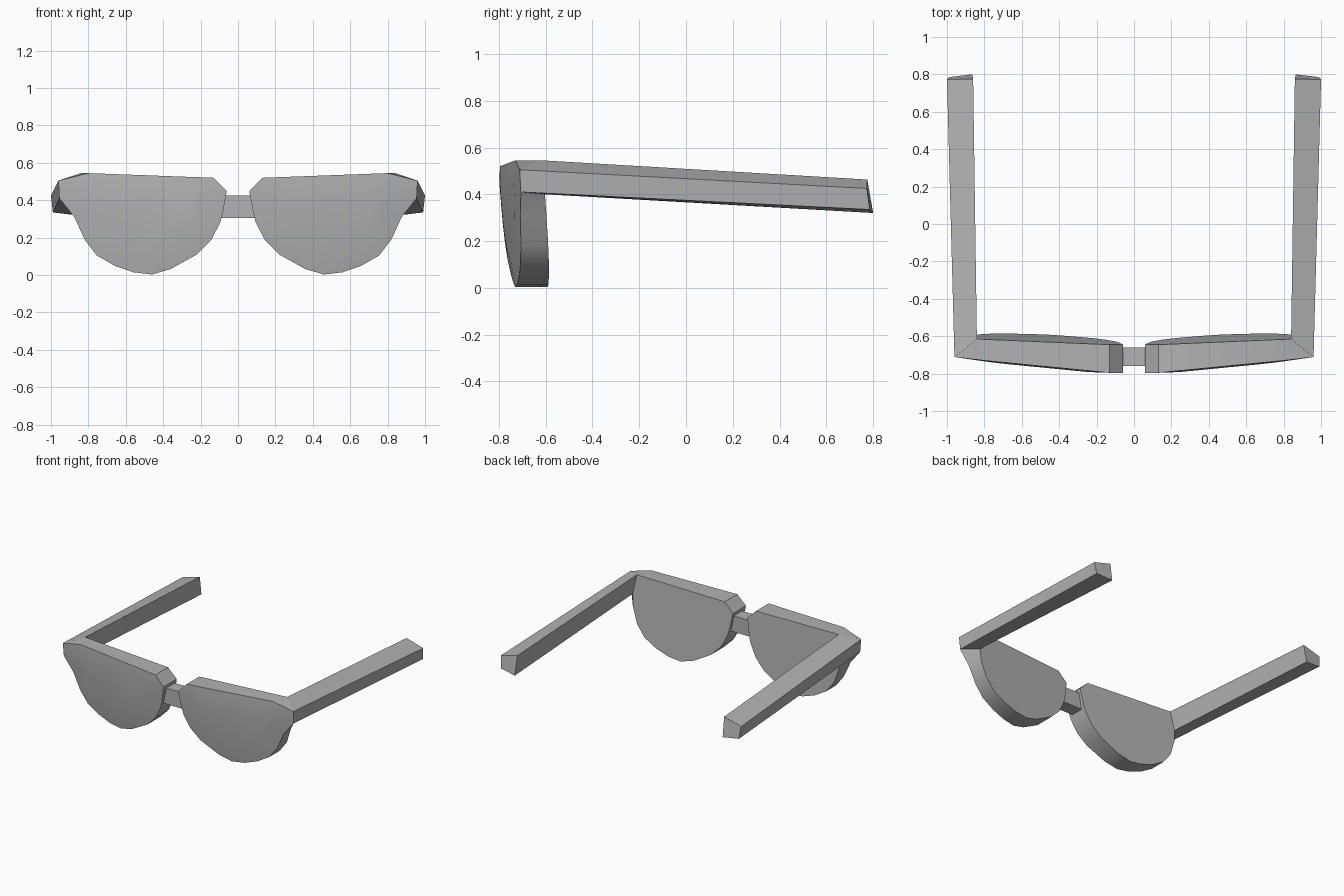
import bpy, bmesh, math

cube = bpy.data.objects.get("Cube")
if cube:
    bpy.data.objects.remove(cube)

# Single plain grey
grey = bpy.data.materials.new("plain grey")
grey.use_nodes = True
grey.diffuse_color = (0.45, 0.45, 0.45, 1)
grey.node_tree.nodes["Principled BSDF"].inputs["Base Color"].default_value = (0.45, 0.45, 0.45, 1)


def finish(name, bm, smooth, mirror=True):
    bmesh.ops.recalc_face_normals(bm, faces=bm.faces)
    mesh = bpy.data.meshes.new(name)
    bm.to_mesh(mesh)
    bm.free()
    mesh.materials.append(grey)
    ob = bpy.data.objects.new(name, mesh)
    bpy.context.collection.objects.link(ob)
    if mirror:
        ob.modifiers.new("Mirror", 'MIRROR')
    if smooth:
        bpy.ops.object.select_all(action='DESELECT')
        ob.select_set(True)
        bpy.context.view_layer.objects.active = ob
        bpy.ops.object.shade_smooth_by_angle(angle=math.radians(32))
    return ob


def bridge_loops(bm, a, b):
    n = len(a)
    for i in range(n):
        j = (i + 1) % n
        bm.faces.new((a[i], a[j], b[j], b[i]))


def front_y(x, z):
    return -0.776 + 0.1 * x - 0.062 * z


def back_y(x, z):
    return -0.612 + 0.045 * x - 0.075 * z


# Lenses: leaning front and back, with a hinge corner that meets the arm
shared = [(0.82, 0.19), (0.755, 0.105), (0.66, 0.05), (0.56, 0.015), (0.46, 0.003),
          (0.36, 0.032), (0.22, 0.11), (0.145, 0.185), (0.095, 0.28), (0.08, 0.34),
          (0.06, 0.45), (0.13, 0.52)]
front_outline = [(0.80, 0.545), (0.96, 0.505), (0.955, 0.41), (0.875, 0.31)] + shared
back_outline = [(0.78, 0.543), (0.84, 0.545), (0.865, 0.40), (0.86, 0.31)] + shared

bm = bmesh.new()
front = [bm.verts.new((x, front_y(x, z), z)) for x, z in front_outline]
back = [bm.verts.new((x, back_y(x, z), z)) for x, z in back_outline]
cx, cz = 0.46, 0.32
dome = []
for x, z in front_outline:
    x, z = cx + (x - cx) * 0.65, cz + (z - cz) * 0.65
    dome.append(bm.verts.new((x, front_y(x, z) - 0.012, z)))
bridge_loops(bm, front, back)
bridge_loops(bm, dome, front)
bm.faces.new(dome)
bm.faces.new(back)
finish("lenses", bm, True)

# Arms: tapered four-sided bars running back from the hinge corners
bm = bmesh.new()
start = [(0.96, -0.711, 0.505), (0.955, -0.706, 0.41), (0.865, -0.603, 0.40), (0.84, -0.615, 0.545)]
end = [(1.0, 0.773, 0.425), (0.99, 0.785, 0.335), (0.865, 0.80, 0.32), (0.86, 0.775, 0.463)]
a = [bm.verts.new(p) for p in start]
b = [bm.verts.new(p) for p in end]
bridge_loops(bm, a, b)
bm.faces.new(a)
bm.faces.new(b)
finish("arms", bm, False)

# Nose bridge
bm = bmesh.new()
bmesh.ops.create_cube(bm, size=1)
for v in bm.verts:
    v.co = (v.co.x * 0.19, -0.71 + v.co.y * 0.10, 0.365 + v.co.z * 0.12)
finish("nose_bridge", bm, False, mirror=False)
